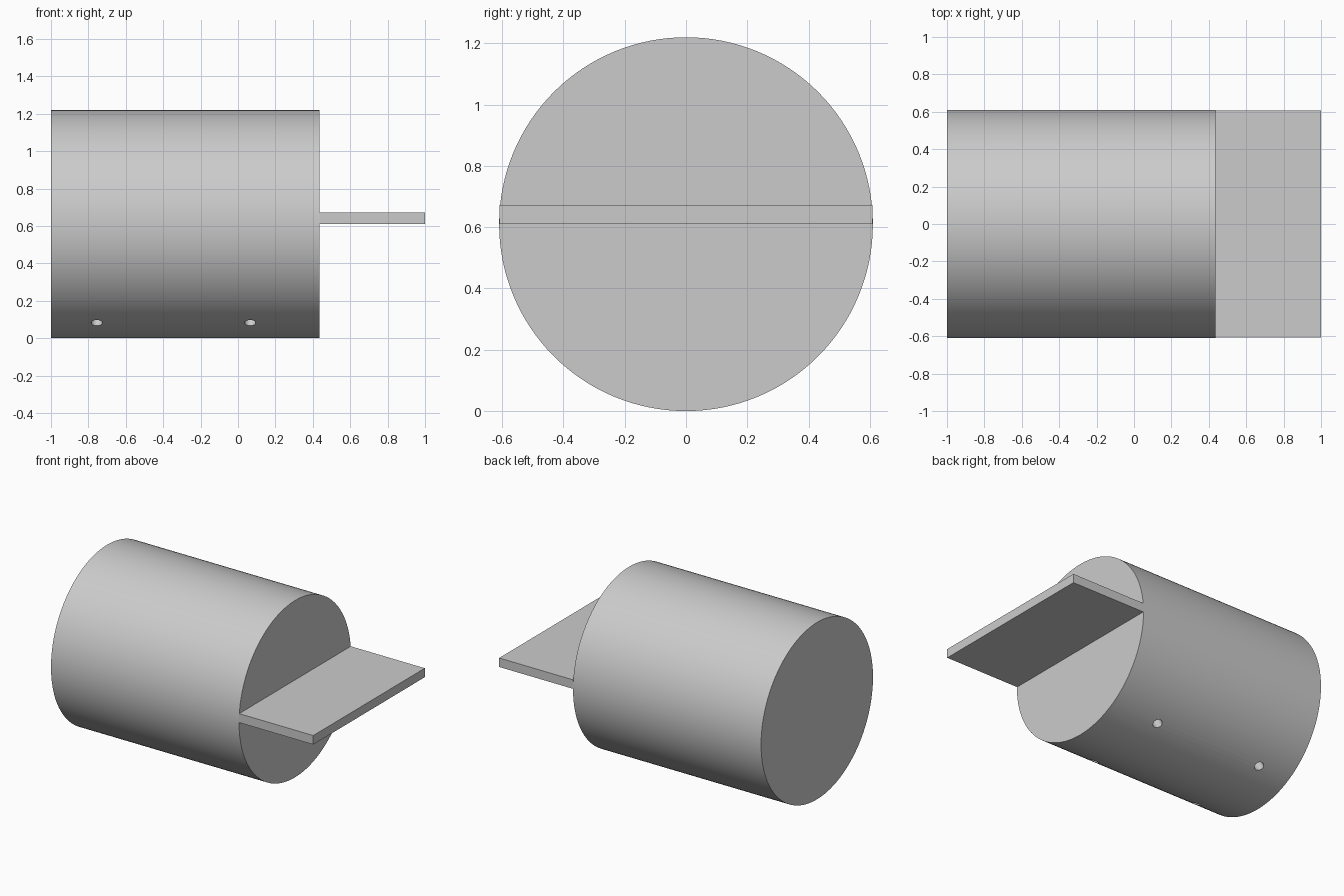
import bpy
import math
from mathutils import Vector

if "Cube" in bpy.data.objects:
    bpy.data.objects.remove(bpy.data.objects["Cube"], do_unlink=True)

RADIUS = 0.61
X_BACK, X_FACE, X_TIP = -1.0, 0.435, 1.0

# Single grey material
grey = bpy.data.materials.new("plain grey")
grey.use_nodes = True
colour = (0.6, 0.6, 0.6, 1)
grey.diffuse_color = colour
grey.node_tree.nodes["Principled BSDF"].inputs["Base Color"].default_value = colour


def cylinder(name, radius, length, centre, axis, sides):
    bpy.ops.mesh.primitive_cylinder_add(vertices=sides, radius=radius, depth=length, location=centre)
    ob = bpy.context.object
    ob.name = name
    ob.rotation_euler = Vector(axis).to_track_quat('Z', 'Y').to_euler()
    ob.data.materials.append(grey)
    return ob


# Drum lying along x
drum = cylinder("drum", RADIUS, X_FACE - X_BACK,
                ((X_BACK + X_FACE) / 2, 0, RADIUS), (1, 0, 0), 128)

# Four small blind holes drilled radially on the underside
tilt = math.radians(30)
for side in (-1, 1):
    for x in (-0.755, 0.065):
        outward = Vector((0, side * math.sin(tilt), -math.cos(tilt)))
        centre = Vector((x, 0, RADIUS)) + outward * RADIUS
        cutter = cylinder("hole_cutter", 0.03, 0.3, centre, outward, 32)
        cutter.hide_render = True
        bpy.context.view_layer.objects.active = drum
        cut = drum.modifiers.new("hole", 'BOOLEAN')
        cut.operation = 'DIFFERENCE'
        cut.solver = 'EXACT'
        cut.object = cutter
        bpy.ops.object.modifier_apply(modifier=cut.name)
        bpy.data.objects.remove(cutter, do_unlink=True)

bpy.ops.object.select_all(action='DESELECT')
drum.select_set(True)
bpy.context.view_layer.objects.active = drum
bpy.ops.object.shade_smooth_by_angle(angle=math.radians(30))

# Flat shelf projecting from the drum's end face
Z_LOW, Z_HIGH = RADIUS, 0.672
bpy.ops.mesh.primitive_cube_add(size=1, location=((X_FACE + X_TIP) / 2, 0, (Z_LOW + Z_HIGH) / 2))
shelf = bpy.context.object
shelf.name = "shelf"
shelf.scale = (X_TIP - X_FACE, 2 * RADIUS - 0.004, Z_HIGH - Z_LOW)
bpy.ops.object.transform_apply(location=False, rotation=False, scale=True)
shelf.data.materials.append(grey)
